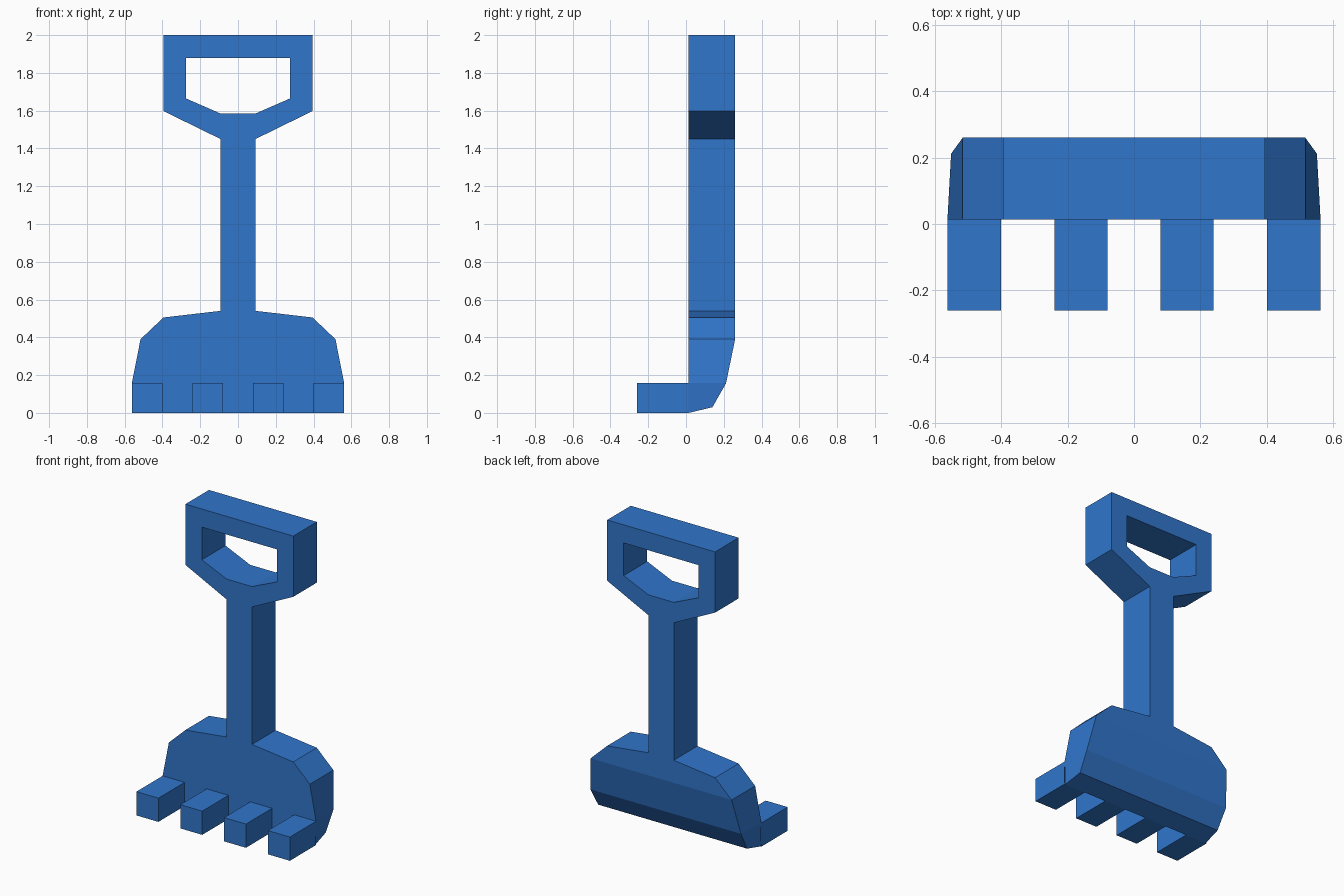
import bpy

if "Cube" in bpy.data.objects:
    bpy.data.objects.remove(bpy.data.objects["Cube"])

FRONT, BACK = 0.014, 0.26

blue = bpy.data.materials.new("blue_plastic")
blue.diffuse_color = (0.03, 0.18, 0.6, 1)
blue.use_nodes = True
blue.node_tree.nodes["Principled BSDF"].inputs["Base Color"].default_value = blue.diffuse_color


def make_object(name, verts, faces):
    """Create a blue half-object mirrored across x = 0."""
    mesh = bpy.data.meshes.new(name)
    mesh.from_pydata(verts, [], faces)
    mesh.materials.append(blue)
    obj = bpy.data.objects.new(name, mesh)
    bpy.context.collection.objects.link(obj)
    mirror = obj.modifiers.new("Mirror", 'MIRROR')
    mirror.use_clip = True
    return obj


# Right half of the front outline: blade, shaft, grip, then the grip opening
outline = [(0, 0), (0.556, 0), (0.562, 0.157), (0.516, 0.39), (0.395, 0.505),
           (0.093, 0.54), (0.093, 1.45), (0.395, 1.598), (0.395, 2), (0, 2),
           (0, 1.88), (0.274, 1.88), (0.274, 1.664), (0.093, 1.585),
           (0, 1.585), (0, 0.39), (0, 0.157)]


# The blade's back curves forward towards its lower edge
def back_point(x, z):
    if z == 0:
        return (min(x, 0.545), 0.14, 0.03)
    if z == 0.157:
        return (min(x, 0.551), 0.212, z)
    return (x, BACK, z)


n = len(outline)
verts = [(x, FRONT, z) for x, z in outline]
verts += [back_point(x, z) for x, z in outline]

# Front face, stepped back faces, and rim walls (open on the mirror plane)
faces = [list(range(n))]
for region in ([0, 1, 2, 16], [16, 2, 3, 15], list(range(3, 16))):
    faces.append([n + i for i in reversed(region)])
for i in range(n):
    j = (i + 1) % n
    if outline[i][0] or outline[j][0]:
        faces.append([j, i, n + i, n + j])
make_object("rake_body", verts, faces)


# Square tines, open where they join the blade
def tine(name, x0, x1):
    v = [(x, y, z) for y in (-0.26, FRONT)
         for x, z in ((x0, 0), (x1, 0), (x1, 0.157), (x0, 0.157))]
    f = [[0, 1, 2, 3]]
    f += [[(i + 1) % 4, i, i + 4, (i + 1) % 4 + 4] for i in range(4)]
    make_object(name, v, f)


tine("inner_tines", 0.08, 0.24)
tine("outer_tines", 0.401, 0.562)
